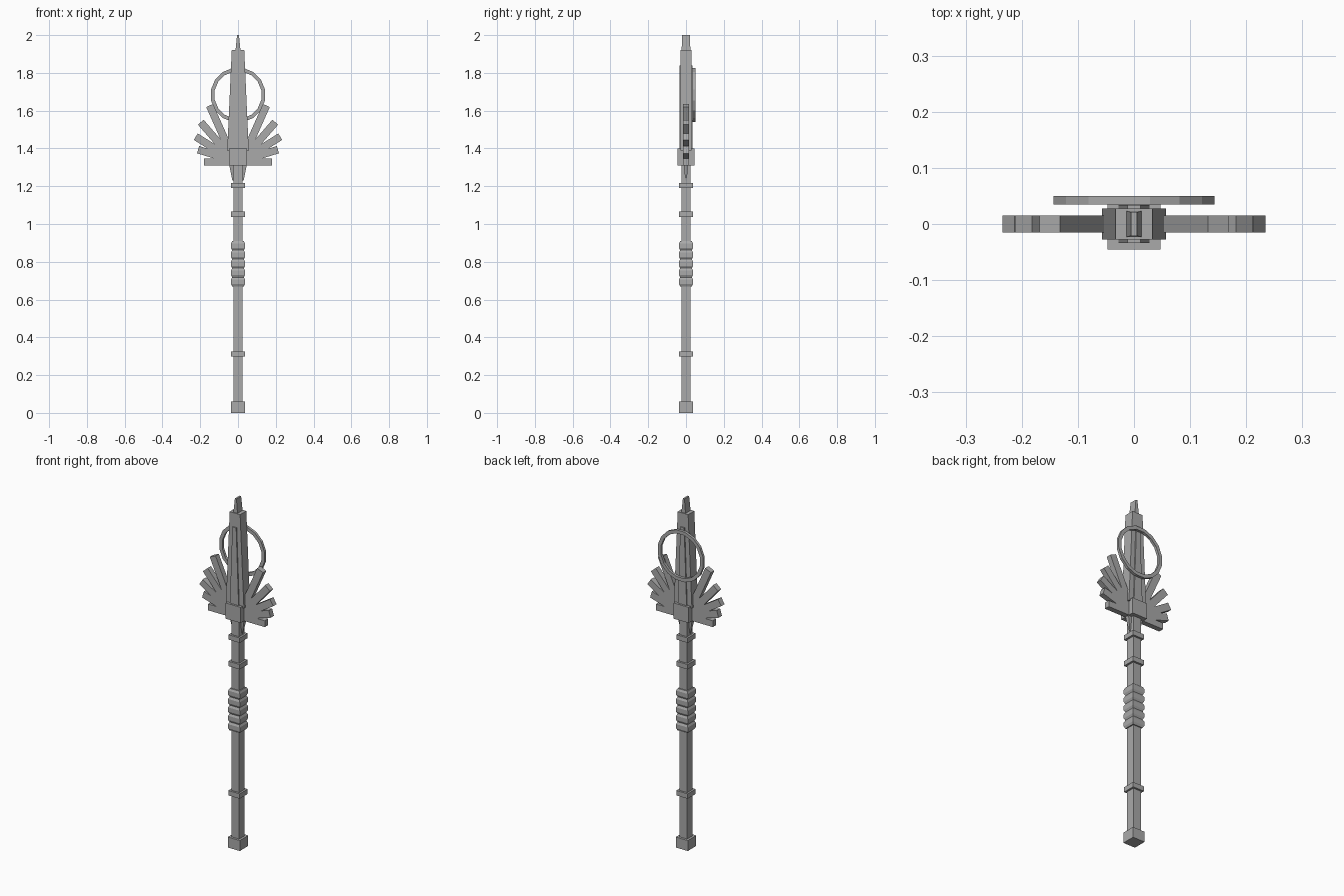
import bpy, bmesh, math
from mathutils import Matrix, Vector

if "Cube" in bpy.data.objects:
    bpy.data.objects.remove(bpy.data.objects["Cube"])

grey = bpy.data.materials.new("plain grey")
grey.diffuse_color = (0.4, 0.4, 0.4, 1)
grey.use_nodes = True
grey.node_tree.nodes["Principled BSDF"].inputs["Base Color"].default_value = grey.diffuse_color


def finish(name, bm):
    bmesh.ops.recalc_face_normals(bm, faces=bm.faces)
    me = bpy.data.meshes.new(name)
    bm.to_mesh(me)
    bm.free()
    me.materials.append(grey)
    ob = bpy.data.objects.new(name, me)
    bpy.context.collection.objects.link(ob)
    return ob


def loft(name, sections):
    """Rectangular sections (z, half width x, half depth y) joined upwards."""
    bm = bmesh.new()
    rows = [[bm.verts.new((sx * hx, sy * hy, z))
             for sx, sy in ((-1, -1), (1, -1), (1, 1), (-1, 1))]
            for z, hx, hy in sections]
    for a, b in zip(rows, rows[1:]):
        for i in range(4):
            j = (i + 1) % 4
            bm.faces.new((a[i], a[j], b[j], b[i]))
    bm.faces.new(rows[0][::-1])
    bm.faces.new(rows[-1])
    return finish(name, bm)


def box(name, z0, z1, hx, hy):
    return loft(name, [(z0, hx, hy), (z1, hx, hy)])


# Shaft, foot and collars
box("shaft", 0.03, 1.33, 0.025, 0.025)
box("foot_cap", 0, 0.06, 0.038, 0.038)
for i, z in enumerate((0.312, 1.052, 1.204)):
    box(f"collar_{i + 1}", z - 0.014, z + 0.014, 0.036, 0.036)

# Ridged grip
ridges = []
for i in range(5):
    z = 0.67 + i * 0.048
    ridges += [(z, 0.031, 0.031), (z + 0.012, 0.037, 0.037), (z + 0.036, 0.037, 0.037)]
ridges.append((0.91, 0.031, 0.031))
loft("grip", ridges)

# Head: guard block, lower fin, blade layers
box("guard", 1.31, 1.40, 0.047, 0.045)
loft("lower_fin", [(1.23, 0.03, 0.003), (1.31, 0.046, 0.012)])
loft("blade_body", [(1.39, 0.057, 0.028), (1.92, 0.033, 0.028)])
loft("blade_ridge", [(1.39, 0.028, 0.034), (1.84, 0.012, 0.034)])
loft("blade_tip", [(1.85, 0.018, 0.023), (1.92, 0.013, 0.023), (2.0, 0.005, 0.021)])

# Fanned feathers, mirrored on both sides
for side, label in ((1, "right"), (-1, "left")):
    for i, (deg, length) in enumerate(((0, 0.16), (17, 0.2), (32, 0.24), (49, 0.27), (66, 0.32))):
        bm = bmesh.new()
        bmesh.ops.create_cube(bm, size=1)
        m = (Matrix.Translation((0.02, 0, 1.329 if i == 0 else 1.335))
             @ Matrix.Rotation(-math.radians(deg), 4, 'Y')
             @ Matrix.Translation((length / 2, 0, 0))
             @ Matrix.Diagonal((length, 0.03, 0.04 if i else 0.036, 1)))
        bmesh.ops.transform(bm, matrix=Matrix.Diagonal((side, 1, 1, 1)) @ m, verts=bm.verts)
        finish(f"feather_{label}_{i + 1}", bm)

# Faceted halo ring behind the blade
bm = bmesh.new()
N = 16
rows = []
for k in range(N):
    a = 2 * math.pi * (k + 0.5) / N
    rows.append([bm.verts.new((r * math.cos(a), y, 1.683 + r * math.sin(a)))
                 for r, y in ((0.126, 0.035), (0.146, 0.035), (0.146, 0.05), (0.126, 0.05))])
for k in range(N):
    a, b = rows[k], rows[(k + 1) % N]
    for i in range(4):
        j = (i + 1) % 4
        bm.faces.new((a[i], a[j], b[j], b[i]))
finish("halo_ring", bm)
